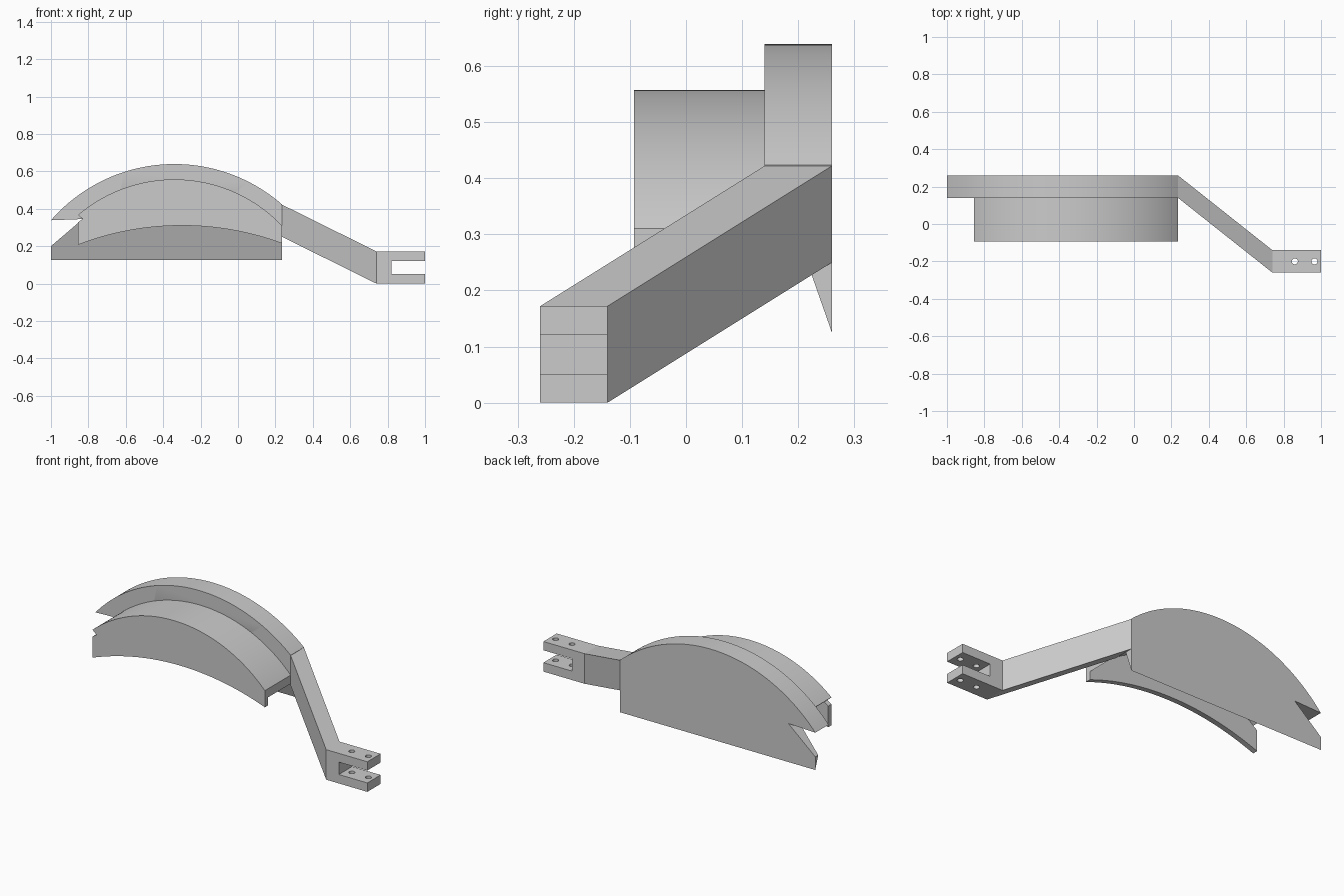
import bpy, bmesh, math

if "Cube" in bpy.data.objects:
    bpy.data.objects.remove(bpy.data.objects["Cube"], do_unlink=True)

grey = bpy.data.materials.new("plain_grey")
grey.use_nodes = True
colour = (0.6, 0.6, 0.6, 1)
grey.diffuse_color = colour
grey.node_tree.nodes["Principled BSDF"].inputs["Base Color"].default_value = colour

CX, CZ = -0.34, -0.236        # shared centre of the concentric arcs
R_RIM, R_SHELL, R_INNER = 0.875, 0.793, 0.76
END = 0.235                   # right end of the guard
NOTCH = (-0.83, 0.345)        # point of the V notch


def arc(x0, x1, r, cx=CX, cz=CZ, n=64):
    """Upper arc points from x0 to x1, evenly spaced by angle."""
    a0, a1 = math.asin((x0 - cx) / r), math.asin((x1 - cx) / r)
    angles = [a0 + (a1 - a0) * i / n for i in range(n + 1)]
    return [(cx + r * math.sin(a), cz + r * math.cos(a)) for a in angles]


def prism(name, outline, y0, y1, edit=None):
    """Extrude an x-z outline from y0 to y1."""
    bm = bmesh.new()
    face = bm.faces.new([bm.verts.new((x, y0, z)) for x, z in outline])
    ext = bmesh.ops.extrude_face_region(bm, geom=[face], use_keep_orig=True)
    for v in ext["geom"]:
        if isinstance(v, bmesh.types.BMVert):
            v.co.y = y1
    if edit:
        edit(bm)
    bmesh.ops.recalc_face_normals(bm, faces=bm.faces)
    mesh = bpy.data.meshes.new(name)
    bm.to_mesh(mesh)
    bm.free()
    mesh.materials.append(grey)
    obj = bpy.data.objects.new(name, mesh)
    bpy.context.collection.objects.link(obj)
    return obj


def activate(obj):
    bpy.ops.object.select_all(action='DESELECT')
    obj.select_set(True)
    bpy.context.view_layer.objects.active = obj


def cut(obj, cutter):
    mod = obj.modifiers.new("cut", 'BOOLEAN')
    mod.operation, mod.solver, mod.object = 'DIFFERENCE', 'EXACT', cutter
    activate(obj)
    bpy.ops.object.modifier_apply(modifier=mod.name)
    bpy.data.objects.remove(cutter, do_unlink=True)


def slope_back(bm):
    """Lean the back of the cutter so the plate tapers to its lower back edge."""
    for v in bm.verts:
        if v.co.y > 0:
            v.co.y = 0.26 - (v.co.z - 0.125) / 2.85


# Hollow region below the arched shell
hollow = [(-1.1, 0), (0.3, 0)] + arc(0.3, NOTCH[0], R_INNER) + [(-1.1, 0.3)]

# Back plate with a thick rim and a tapered lower part
plate_outline = ([(-1, 0.125), (END, 0.125)] + arc(END, -1, R_RIM)
                 + [NOTCH, (-1, 0.2)])
back_plate = prism("back_plate", plate_outline, 0.14, 0.26)
cut(back_plate, prism("taper_cutter", hollow, -0.5, 0.35, slope_back))

# Front shell: arched slab with a downturned lip
shell_outline = (arc(-0.855, END, 1.55, -0.30, -1.24) + arc(END, -0.855, R_SHELL)
                 + [NOTCH, (-0.855, 0.328)])
front_shell = prism("front_shell", shell_outline, -0.093, 0.14)
cut(front_shell, prism("cavity_cutter", hollow, -0.063, 0.2))


# Cranked arm ending in a slotted fork
def crank(bm):
    bmesh.ops.bisect_plane(bm, geom=bm.verts[:] + bm.edges[:] + bm.faces[:], dist=1e-4,
                           plane_co=(0.74, 0, 0), plane_no=(1, 0, 0))
    for v in bm.verts:
        if v.co.x < 0.7:
            v.co.y += 0.4


arm_outline = [(END, 0.25), (0.74, 0), (1, 0), (1, 0.051), (0.82, 0.051),
               (0.82, 0.122), (1, 0.122), (1, 0.172), (0.74, 0.172), (END, 0.422)]
arm = prism("cranked_arm", arm_outline, -0.26, -0.14, crank)

# Pin holes through both prongs
for x in (0.86, 0.965):
    bpy.ops.mesh.primitive_cylinder_add(vertices=32, radius=0.016, depth=0.5,
                                        location=(x, -0.2, 0.1))
    cut(arm, bpy.context.object)

for obj in (back_plate, front_shell, arm):
    activate(obj)
    bpy.ops.object.shade_smooth_by_angle(angle=math.radians(25))
